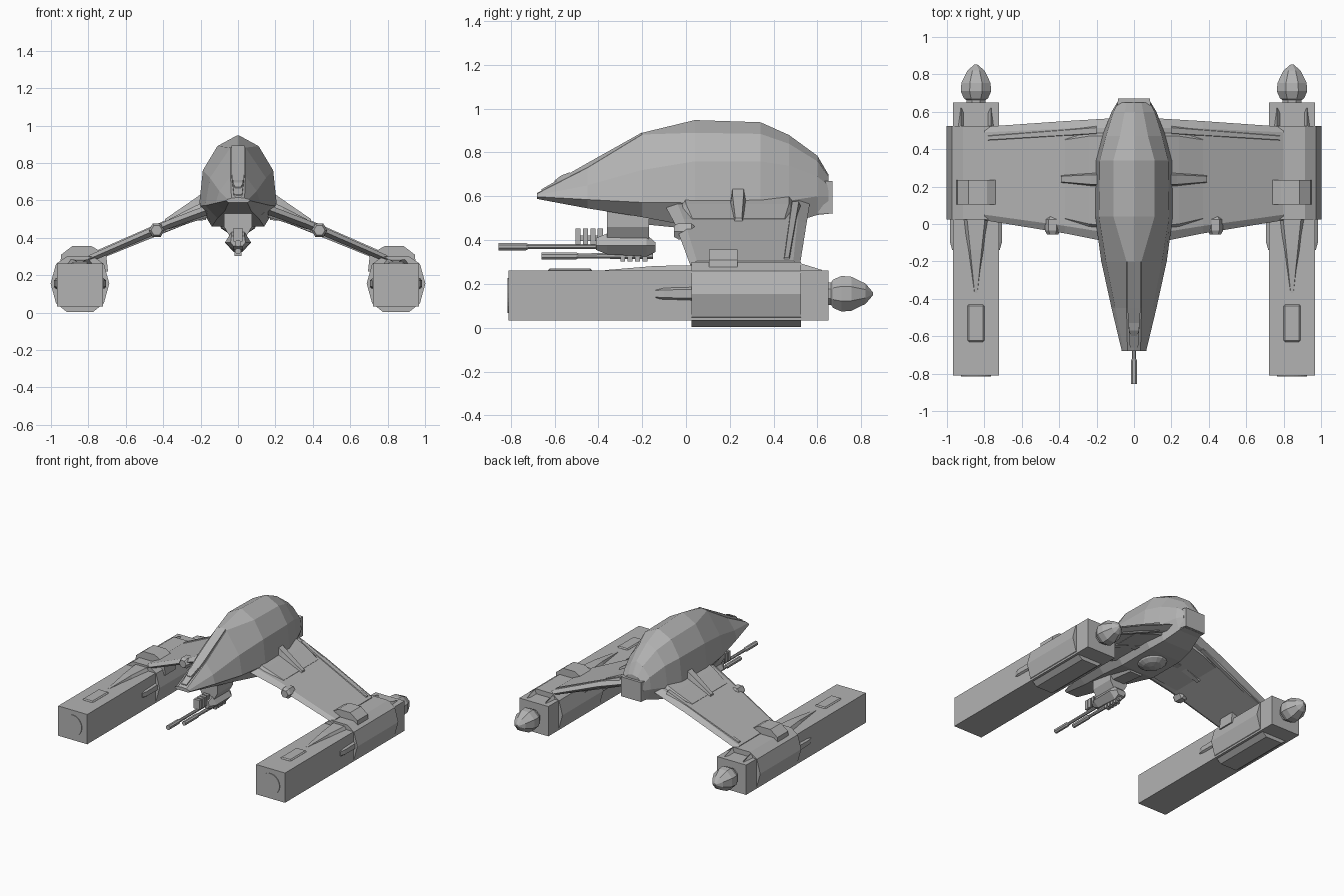
import bpy, bmesh, math
from mathutils import Vector

cube = bpy.data.objects.get("Cube")
if cube:
    bpy.data.objects.remove(cube, do_unlink=True)

grey = bpy.data.materials.new("hull grey")
grey.use_nodes = True
tone = (0.45, 0.45, 0.45, 1)
grey.diffuse_color = tone
grey.node_tree.nodes["Principled BSDF"].inputs["Base Color"].default_value = tone


def loft(name, rings):
    """Skin a list of equal-length closed rings and cap both ends."""
    bm = bmesh.new()
    rows = [[bm.verts.new(p) for p in ring] for ring in rings]
    n = len(rows[0])
    for a, b in zip(rows, rows[1:]):
        for i in range(n):
            j = (i + 1) % n
            bm.faces.new((a[i], a[j], b[j], b[i]))
    bm.faces.new(rows[0])
    bm.faces.new(rows[-1])
    bmesh.ops.recalc_face_normals(bm, faces=bm.faces)
    mesh = bpy.data.meshes.new(name)
    bm.to_mesh(mesh)
    bm.free()
    mesh.materials.append(grey)
    obj = bpy.data.objects.new(name, mesh)
    bpy.context.collection.objects.link(obj)
    return obj


def box(name, x, y, z, bevel=0):
    """Box from (min, max) ranges."""
    rings = [[(x[0], v, z[0]), (x[1], v, z[0]), (x[1], v, z[1]), (x[0], v, z[1])] for v in y]
    obj = loft(name, rings)
    if bevel:
        mod = obj.modifiers.new("bevel", 'BEVEL')
        mod.width, mod.segments = bevel, 1
    return obj


def turned(name, x, z, profile, sides=8, turn=0.5):
    """Faceted body of revolution along y from (y, radius) pairs."""
    angles = [math.tau * (i + turn) / sides for i in range(sides)]
    return loft(name, [[(x + r * math.cos(a), y, z + r * math.sin(a)) for a in angles]
                       for y, r in profile])


def section(y, half):
    """Mirror a right-half outline, bottom to top, across x = 0."""
    return [(w, y, z) for w, z in half] + [(-w, y, z) for w, z in reversed(half)]


# Fuselage: stations of bottom, chine, shoulder, upper edge and ridge
hull = [
    (-.68, [(.05, .588), (.065, .598), (.055, .606), (.035, .612), (.004, .615)]),
    (-.45, [(.07, .545), (.12, .585), (.10, .65), (.04, .73), (.004, .738)]),
    (-.2, [(.11, .505), (.175, .572), (.15, .72), (.04, .882), (.004, .89)]),
    (.04, [(.14, .46), (.208, .57), (.188, .76), (.11, .89), (.004, .948)]),
    (.34, [(.14, .46), (.203, .575), (.183, .76), (.11, .885), (.004, .938)]),
    (.47, [(.12, .475), (.17, .58), (.15, .74), (.075, .84), (.004, .88)]),
    (.6, [(.09, .515), (.12, .6), (.11, .69), (.05, .76), (.004, .785)]),
    (.65, [(.08, .52), (.09, .6), (.085, .65), (.04, .69), (.004, .70)]),
]
loft("fuselage", [section(y, half) for y, half in hull])

# Tail block, belly dome and raised nose strip
loft("tail_block", [section(.54, [(.10, .53), (.10, .67)]), section(.67, [(.085, .52), (.085, .67)])])
loft("belly_dome", [[(r * math.cos(math.tau * i / 16), .2 + 1.2 * r * math.sin(math.tau * i / 16), z)
                     for i in range(16)] for z, r in [(.47, .1), (.45, .09), (.43, .06), (.42, .02)]])
loft("nose_strip", [section(y, [(w, z - .03), (w, z)]) for y, w, z in
                    [(-.66, .022, .632), (-.45, .035, .752), (-.2, .035, .892)]])
loft("nose_sensor", [section(y, [(w, z - .03), (w, z)]) for y, w, z in
                     [(-.6, .015, .672), (-.57, .028, .695), (-.53, .028, .71)]])

# Chin turret
loft("turret_mount", [section(y, [(.04, .40), (.075, .46), (.075, .54)]) for y in (-.36, -.17)])
loft("turret_pylon", [section(y, [(.05, z), (.1, .54)]) for y, z in [(-.17, .47), (-.07, .46), (.02, .45)]])
loft("turret_body", [section(y, [(.025, low), (w, .375), (.035, top)]) for y, low, w, top in
                     [(-.41, .355, .04, .41), (-.36, .335, .07, .43),
                      (-.18, .325, .07, .425), (-.14, .345, .04, .39)]])
turned("upper_barrel", 0, .37, [(-.855, .018), (-.73, .018), (-.72, .012), (-.38, .012)])
turned("lower_barrel", 0, .328, [(-.66, .017), (-.5, .017), (-.49, .012), (-.3, .015), (-.15, .015)])
for i in range(4):
    y = -.505 + i * .034
    box(f"turret_fin_{i + 1}", (-.025, .025), (y, y + .024), (.38, .452))
box("turret_fin_rail", (-.015, .015), (-.505, -.36), (.395, .42))
for i in range(4):
    y = -.3 + i * .034
    box(f"turret_foot_{i + 1}", (-.02, .02), (y, y + .022), (.303, .33))


def wing_ring(x, front, back, z, t, edge):
    """Hexagonal wing section with bevelled leading and trailing edges."""
    return [(x, front, z), (x, front + edge, z + t), (x, back - edge, z + t),
            (x, back, z), (x, back - edge, z - t), (x, front + edge, z - t)]


for s, side in ((1, "left"), (-1, "right")):
    # Wing with thickened root, ridge block and leading edge knob
    loft(side + "_wing", [wing_ring(s * x, *rest) for x, *rest in [
        (.12, -.1, .565, .565, .028, .05), (.37, -.05, .55, .472, .024, .04),
        (.8, .02, .52, .285, .02, .03)]])
    loft(side + "_wing_root", [wing_ring(s * x, *rest) for x, *rest in [
        (.12, -.04, .5, .57, .05, .03), (.24, -.03, .5, .525, .04, .03),
        (.37, .0, .48, .472, .026, .03)]])
    loft(side + "_wing_spar", [wing_ring(s * x, *rest) for x, *rest in [
        (.2, .47, .53, .54, .036, .015), (.78, .44, .48, .295, .026, .01)]])
    loft(side + "_wing_ridge", [wing_ring(s * x, *rest) for x, *rest in [
        (.17, .2, .275, .575, .08, .012), (.23, .2, .275, .55, .06, .012),
        (.39, .215, .265, .465, .035, .01)]])
    turned(side + "_wing_knob", s * .435, .44,
           [(-.055, .03), (-.035, .042), (.025, .042), (.04, .025)], 6, 0)

    # Nacelle beam with front intake disc
    cx, cz = s * .845, .147
    box(side + "_nacelle", (cx - .124, cx + .124), (-.81, .65), (.032, .262))
    turned(side + "_nacelle_front_cap", cx, cz, [(-.815, .08), (-.8, .08)], 24)
    box(side + "_nacelle_hatch", (cx - .045, cx + .045), (-.63, -.43), (.25, .271), .008)

    # Faceted engine casing around the beam
    casing = [(-.07, .003), (.07, .003), (.128, .05), (.157, .155), (.128, .26),
              (.07, .3), (-.07, .3), (-.128, .26), (-.157, .155), (-.128, .05)]
    loft(side + "_engine_casing", [[(cx + x, y, z) for x, z in casing] for y in (.025, .525)])
    loft(side + "_casing_band", [[(cx + x, y, z) for x, z in
                                  [(-.15, .22), (.11, .22), (.1, .31), (.04, .356), (-.06, .356), (-.14, .31)]
                                  for x in [x * s]] for y in (.105, .235)])
    # Tapered spines running forward on top and on both flanks
    loft(side + "_top_spine", [[(cx - w, y, .24), (cx + w, y, .24), (cx + w * .6, y, z), (cx - w * .6, y, z)]
                               for y, w, z in [(-.37, .012, .263), (-.14, .05, .282),
                                               (.03, .08, .285)]])
    for f in (-1, 1):
        loft(f"{side}_flank_spine_{'outer' if f == s else 'inner'}",
             [[(cx + f * .11, y, .155 - h), (cx + f * d, y, .155 - h * .5),
               (cx + f * d, y, .155 + h * .5), (cx + f * .11, y, .155 + h)]
              for y, d, h in [(-.14, .127, .03), (-.1, .138, .035), (.03, .138, .04)]])
        # Rear corner wedges
        loft(f"{side}_rear_wedge_{'outer' if f == s else 'inner'}",
             [[(cx + f * .06, y, .25), (cx + f * .1, y, .25), (cx + f * .08, y, z)]
              for y, z in [(.52, .295), (.62, .264)]])
    # Rear thruster bulb
    turned(side + "_thruster", cx, .155, [(.64, .055), (.662, .055), (.672, .07), (.71, .088),
                                          (.755, .084), (.82, .05), (.853, .008)])
